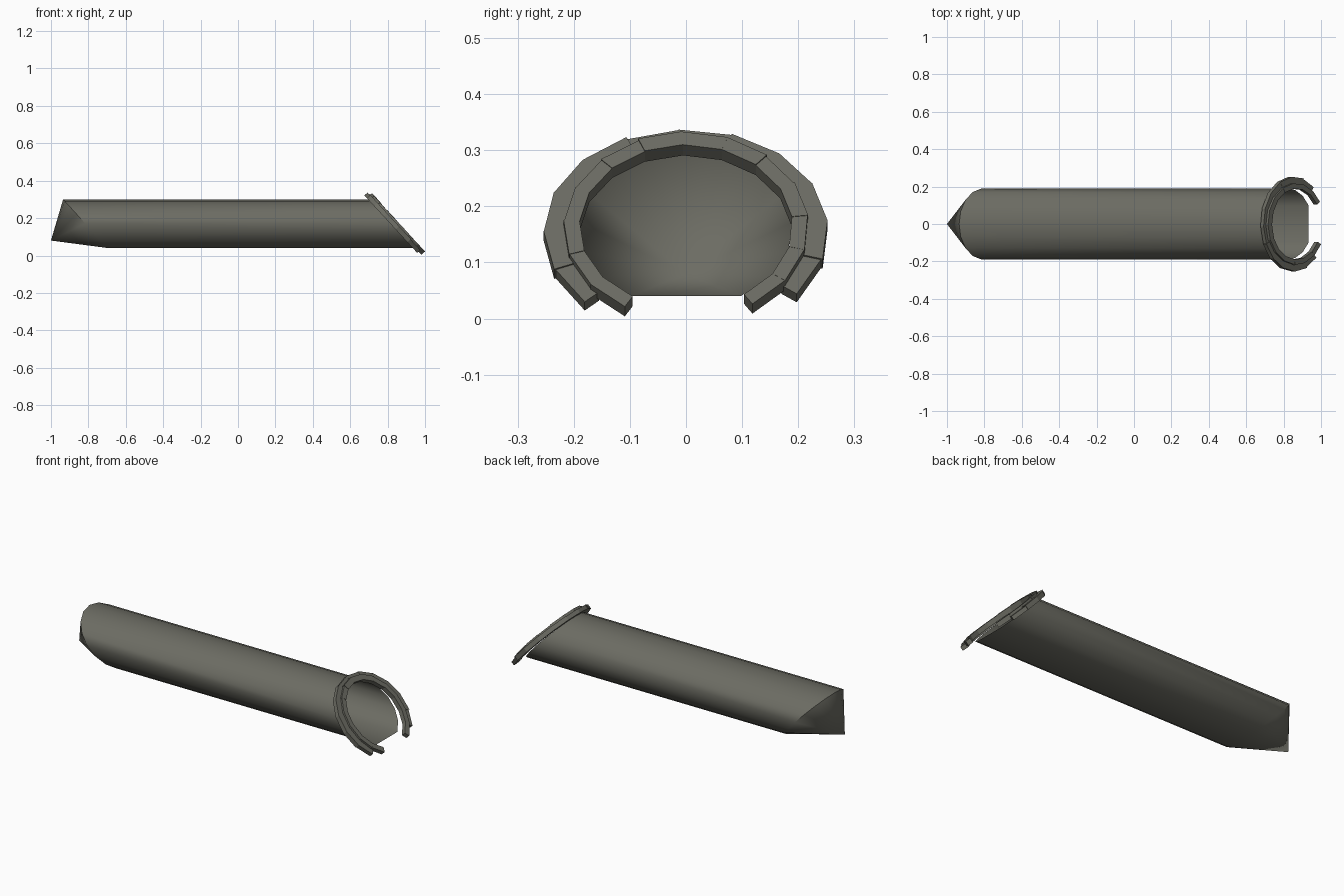
import bpy, bmesh, math, random
from mathutils import Vector

if "Cube" in bpy.data.objects:
    bpy.data.objects.remove(bpy.data.objects["Cube"])

random.seed(4)
SLOPE = 0.92                                  # slant of the tunnel mouth
NORMAL = Vector((1, 0, SLOPE)).normalized()

stone = bpy.data.materials.new("grey_stone")
stone.diffuse_color = (0.15, 0.15, 0.125, 1)
stone.use_nodes = True
stone.node_tree.nodes["Principled BSDF"].inputs["Base Color"].default_value = stone.diffuse_color


def on_mouth(a, ry, rz, cz, d=0.0):
    """Point on an ellipse in the slanted mouth plane; a = 0 is the crown."""
    y, z = ry * math.sin(a), cz + rz * math.cos(a)
    return Vector((0.695 + (0.30 - z) * SLOPE, y, z)) + NORMAL * d


def finish(bm, name, smooth=None):
    bmesh.ops.recalc_face_normals(bm, faces=bm.faces[:])
    me = bpy.data.meshes.new(name)
    bm.to_mesh(me)
    bm.free()
    me.materials.append(stone)
    ob = bpy.data.objects.new(name, me)
    bpy.context.collection.objects.link(ob)
    if smooth:
        bpy.context.view_layer.objects.active = ob
        ob.select_set(True)
        bpy.ops.object.shade_smooth_by_angle(angle=math.radians(smooth))
        ob.select_set(False)


# Tunnel shell: slanted ring with flat floor, swept back and closed to a point
bm = bmesh.new()
SEG = 14
front, back = [], []
for i in range(SEG + 1):
    p = on_mouth(math.radians(-149 + 298 * i / SEG), 0.19, 0.14, 0.16)
    front.append(bm.verts.new(p))
    back.append(bm.verts.new(p - Vector((1.63, 0, 0))))
tip = bm.verts.new((-1, 0, 0.08))
for i in range(SEG + 1):
    j = (i + 1) % (SEG + 1)
    bm.faces.new((front[i], front[j], back[j], back[i]))
    bm.faces.new((back[i], back[j], tip))
finish(bm, "tunnel_shell", 50)


# Stone arch courses around the mouth
def course(name, n, a0, a1, inner, outer, d0, d1):
    bm = bmesh.new()
    for i in range(n):
        lo = math.radians(a0 + (a1 - a0) * i / n)
        hi = math.radians(a0 + (a1 - a0) * (i + 1) / n)
        j = random.uniform(-0.002, 0.002)
        rings = []
        for d in (d0, d1 + j):
            rings.append([bm.verts.new(on_mouth(a, ry + k, rz + k, 0.14, d))
                          for a, (ry, rz), k in ((lo, inner, 0), (hi, inner, 0),
                                                 (hi, outer, j), (lo, outer, j))])
        b, f = rings
        bm.faces.new(b)
        bm.faces.new(f)
        for k in range(4):
            m = (k + 1) % 4
            bm.faces.new((b[k], b[m], f[m], f[k]))
    finish(bm, name)


course("inner_stone_course", 14, -150, 147, (0.19, 0.144), (0.219, 0.166), 0.010, 0.037)
course("outer_stone_course", 12, -134, 128, (0.216, 0.156), (0.252, 0.182), 0.0, 0.024)
